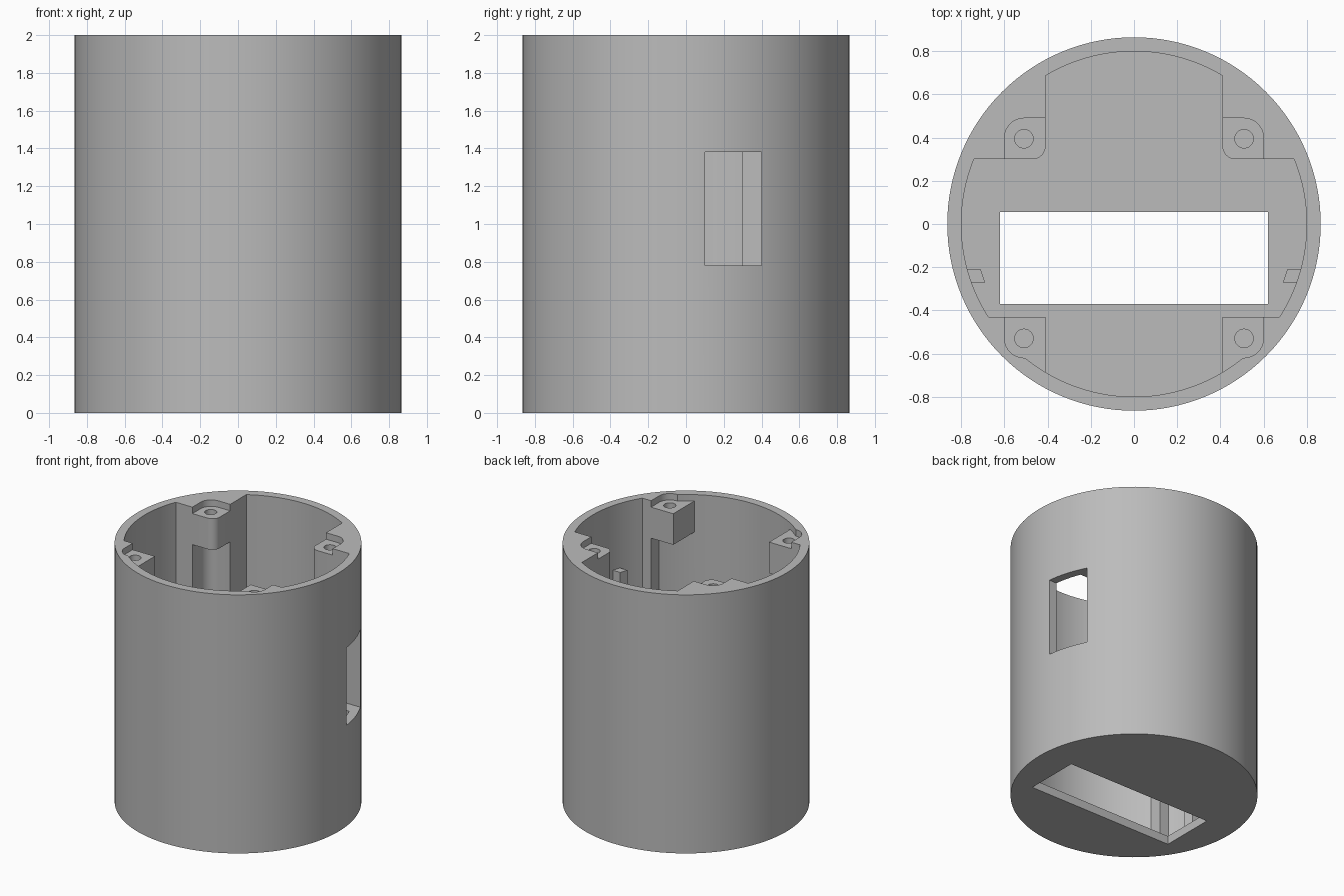
import bpy, bmesh
from math import cos, sin, pi, atan2, hypot

cube = bpy.data.objects.get("Cube")
if cube:
    bpy.data.objects.remove(cube, do_unlink=True)

OUTER, INNER, HEIGHT, FLOOR = 0.865, 0.8, 2.0, 0.065
PAD, PAD_BASE = 1.95, 1.71
STEP = pi / 64

grey = bpy.data.materials.new("plain grey")
grey.use_nodes = True
colour = (0.5, 0.5, 0.5, 1)
grey.diffuse_color = colour
grey.node_tree.nodes["Principled BSDF"].inputs["Base Color"].default_value = colour


def prism(name, outline, z0, z1):
    """Extrude a flat outline from z0 to z1."""
    bm = bmesh.new()
    face = bm.faces.new([bm.verts.new((x, y, z0)) for x, y in outline])
    top = bmesh.ops.extrude_face_region(bm, geom=[face])["geom"]
    bmesh.ops.translate(bm, vec=(0, 0, z1 - z0),
                        verts=[v for v in top if isinstance(v, bmesh.types.BMVert)])
    bmesh.ops.recalc_face_normals(bm, faces=bm.faces)
    mesh = bpy.data.meshes.new(name)
    bm.to_mesh(mesh)
    bm.free()
    mesh.materials.append(grey)
    obj = bpy.data.objects.new(name, mesh)
    bpy.context.collection.objects.link(obj)
    return obj


def arc(p, q):
    """Points on the inner wall circle from p to q, counter-clockwise."""
    a, b = atan2(p[1], p[0]), atan2(q[1], q[0])
    n = max(1, round((b - a) / STEP))
    return [(INNER * cos(a + (b - a) * i / n), INNER * sin(a + (b - a) * i / n))
            for i in range(n + 1)]


def on_wall(x=None, y=None, sign=1):
    """Point where a straight line meets the inner wall."""
    if x is None:
        return ((INNER ** 2 - y ** 2) ** 0.5, y)
    return (x, sign * (INNER ** 2 - x ** 2) ** 0.5)


def fillet(prev, corner, nxt, r, n=8):
    """Round a right-angled corner."""
    def toward(p):
        d = hypot(p[0] - corner[0], p[1] - corner[1])
        return ((p[0] - corner[0]) / d * r, (p[1] - corner[1]) / d * r)
    u, v = toward(prev), toward(nxt)
    return [(corner[0] + u[0] * (1 - sin(t)) + v[0] * (1 - cos(t)),
             corner[1] + u[1] * (1 - sin(t)) + v[1] * (1 - cos(t)))
            for t in (pi / 2 * i / n for i in range(n + 1))]


def circle(x, y, r, n):
    return [(x + r * cos(2 * pi * i / n), y + r * sin(2 * pi * i / n)) for i in range(n)]


def box(x0, x1, y0, y1):
    return [(x0, y0), (x1, y0), (x1, y1), (x0, y1)]


def flip(outline, side):
    return [(x * side, y) for x, y in outline]


body = prism("round_housing", circle(0, 0, OUTER, 128), 0, HEIGHT)


def combine(tool, operation):
    """Cut a part from the housing or merge it in."""
    tool.hide_render = True
    mod = body.modifiers.new(tool.name, 'BOOLEAN')
    mod.operation, mod.object, mod.solver = operation, tool, 'EXACT'
    bpy.context.view_layer.objects.active = body
    bpy.ops.object.modifier_apply(modifier=mod.name)
    bpy.data.objects.remove(tool, do_unlink=True)


# Main cavity, leaving four corner pillars
half = (arc((0, -INNER), on_wall(x=0.6, sign=-1)) + [(0.6, -0.43)]
        + arc(on_wall(y=-0.43), on_wall(y=0.3)) + [(0.6, 0.3)]
        + fillet((0.6, 0.3), (0.6, 0.49), (0.41, 0.49), 0.09) + [(0.41, 0.49)]
        + arc(on_wall(x=0.41), (0, INNER)))
cavity = half + flip(half[1:-1], -1)[::-1]
combine(prism("cavity", cavity, FLOOR, HEIGHT + 0.1), 'DIFFERENCE')

# Slot through the floor and window through the side wall
combine(prism("floor_slot", box(-0.62, 0.62, -0.37, 0.055), -0.1, 0.2), 'DIFFERENCE')
combine(prism("side_window", box(0.5, 1, 0.1, 0.4), 0.78, 1.38), 'DIFFERENCE')

for side in (1, -1):
    # Shallow notch in the rim above each front boss
    notch = ([(0.45, -0.4), (0.45, -0.62)]
             + fillet((0.45, -0.62), (0.6, -0.62), (0.6, -0.4), 0.09) + [(0.6, -0.4)])
    combine(prism("rim_notch", flip(notch, side), PAD, HEIGHT + 0.1), 'DIFFERENCE')

    # Screw bosses hanging between the pillars
    front = [(0.41, -0.43), (0.62, -0.43), (0.62, -0.55), (0.41, -0.72)]
    combine(prism("front_boss", flip(front, side), PAD_BASE, PAD), 'UNION')
    back = (fillet((0.41, 0.5), (0.41, 0.3), (0.62, 0.3), 0.06)
            + [(0.62, 0.3), (0.62, 0.51), (0.41, 0.51)])
    combine(prism("back_boss", flip(back, side), PAD_BASE, PAD), 'UNION')

    # Guide rib on the inner wall
    rib = [(0.79, -0.21), (0.71, -0.21), (0.69, -0.27), (0.79, -0.27)]
    combine(prism("guide_rib", flip(rib, side), FLOOR / 2, 1.5), 'UNION')

    # Screw holes
    for y in (0.395, -0.53):
        hole = prism("screw_hole", circle(0.51 * side, y, 0.043, 24), 1.6, HEIGHT + 0.1)
        combine(hole, 'DIFFERENCE')

bpy.ops.object.select_all(action='DESELECT')
body.select_set(True)
bpy.context.view_layer.objects.active = body
bpy.ops.object.shade_smooth_by_angle(angle=pi / 6)
